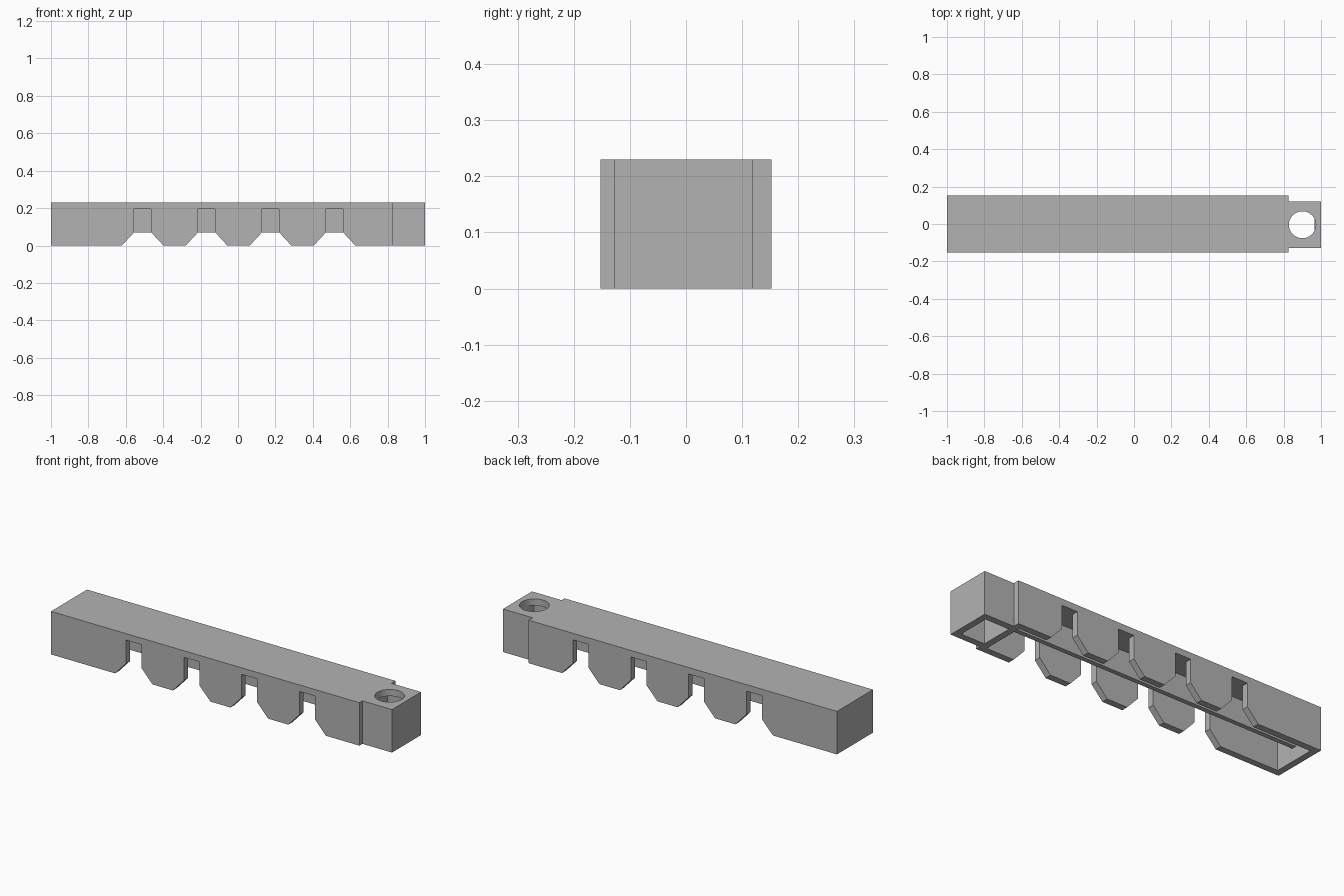
import bpy
import bmesh
import math
from mathutils import Matrix, Vector

cube = bpy.data.objects.get("Cube")
if cube:
    bpy.data.objects.remove(cube, do_unlink=True)

LENGTH, WIDTH, HEIGHT = 2.0, 0.305, 0.23
WALL = 0.035
ROOF = 0.195          # underside of the top plate
STEP_X = 0.825        # where the narrow mounting end starts
END_Y = -0.004        # centre line of the mounting end
END_HALF = 0.123

grey = bpy.data.materials.new("Plain Grey")
grey.use_nodes = True
colour = (0.45, 0.45, 0.45, 1)
grey.diffuse_color = colour
grey.node_tree.nodes["Principled BSDF"].inputs["Base Color"].default_value = colour


def prism(name, points, direction):
    """Extrude a flat outline along a direction."""
    bm = bmesh.new()
    face = bm.faces.new([bm.verts.new(p) for p in points])
    grown = bmesh.ops.extrude_face_region(bm, geom=[face])
    moved = [v for v in grown["geom"] if isinstance(v, bmesh.types.BMVert)]
    bmesh.ops.translate(bm, verts=moved, vec=Vector(direction))
    bmesh.ops.recalc_face_normals(bm, faces=bm.faces)
    mesh = bpy.data.meshes.new(name)
    bm.to_mesh(mesh)
    bm.free()
    mesh.materials.append(grey)
    obj = bpy.data.objects.new(name, mesh)
    bpy.context.collection.objects.link(obj)
    return obj


def box(name, x, y, z):
    outline = [(x[0], y[0], z[0]), (x[1], y[0], z[0]),
               (x[1], y[1], z[0]), (x[0], y[1], z[0])]
    return prism(name, outline, (0, 0, z[1] - z[0]))


def combine(target, tool, operation):
    """Apply a boolean and remove the helper."""
    tool.hide_render = True
    mod = target.modifiers.new("Boolean", "BOOLEAN")
    mod.operation, mod.solver, mod.object = operation, "EXACT", tool
    bpy.context.view_layer.objects.active = target
    bpy.ops.object.modifier_apply(modifier=mod.name)
    bpy.data.objects.remove(tool, do_unlink=True)


# Solid body with a narrower mounting end
half_x, half_y = LENGTH / 2, WIDTH / 2
low, high = END_Y - END_HALF, END_Y + END_HALF
footprint = [(-half_x, -half_y), (STEP_X, -half_y), (STEP_X, low), (half_x, low),
             (half_x, high), (STEP_X, high), (STEP_X, half_y), (-half_x, half_y)]
body = prism("notched_cover", [(x, y, 0) for x, y in footprint], (0, 0, HEIGHT))

# Open underside: long cavity and mounting cavity, with a partition between
inner = half_y - WALL
combine(body, box("main_cavity", (-half_x + WALL, STEP_X - WALL),
                  (-inner, inner), (-0.1, ROOF)), "DIFFERENCE")
combine(body, box("end_cavity", (STEP_X, half_x - WALL),
                  (low + WALL, high - WALL), (-0.1, ROOF)), "DIFFERENCE")

# Four flared notches through both side walls
NOTCH, FLARE, NECK = 0.046, 0.111, 0.07
for i in range(4):
    cx = -0.51 + i * 0.342
    right = [(FLARE, -0.05), (FLARE, 0), (NOTCH, NECK), (NOTCH, ROOF)]
    outline = right + [(-x, z) for x, z in reversed(right)]
    combine(body, prism("notch_cutter", [(cx + x, -0.3, z) for x, z in outline],
                        (0, 0.6, 0)), "DIFFERENCE")

# Round mounting hole through the top plate
SIDES = 48
circle = [(0.9 + 0.072 * math.cos(i * math.tau / SIDES),
           END_Y + 0.072 * math.sin(i * math.tau / SIDES), 0.1) for i in range(SIDES)]
combine(body, prism("hole_cutter", circle, (0, 0, 0.3)), "DIFFERENCE")

# Lengthwise centre rib under the top plate
combine(body, box("centre_rib", (-half_x + WALL / 2, STEP_X - WALL / 2),
                  (-0.0125, 0.0125), (NECK, ROOF + 0.015)), "UNION")

bpy.ops.object.select_all(action="DESELECT")
body.select_set(True)
bpy.context.view_layer.objects.active = body
bpy.ops.object.shade_smooth_by_angle(angle=math.radians(30))
